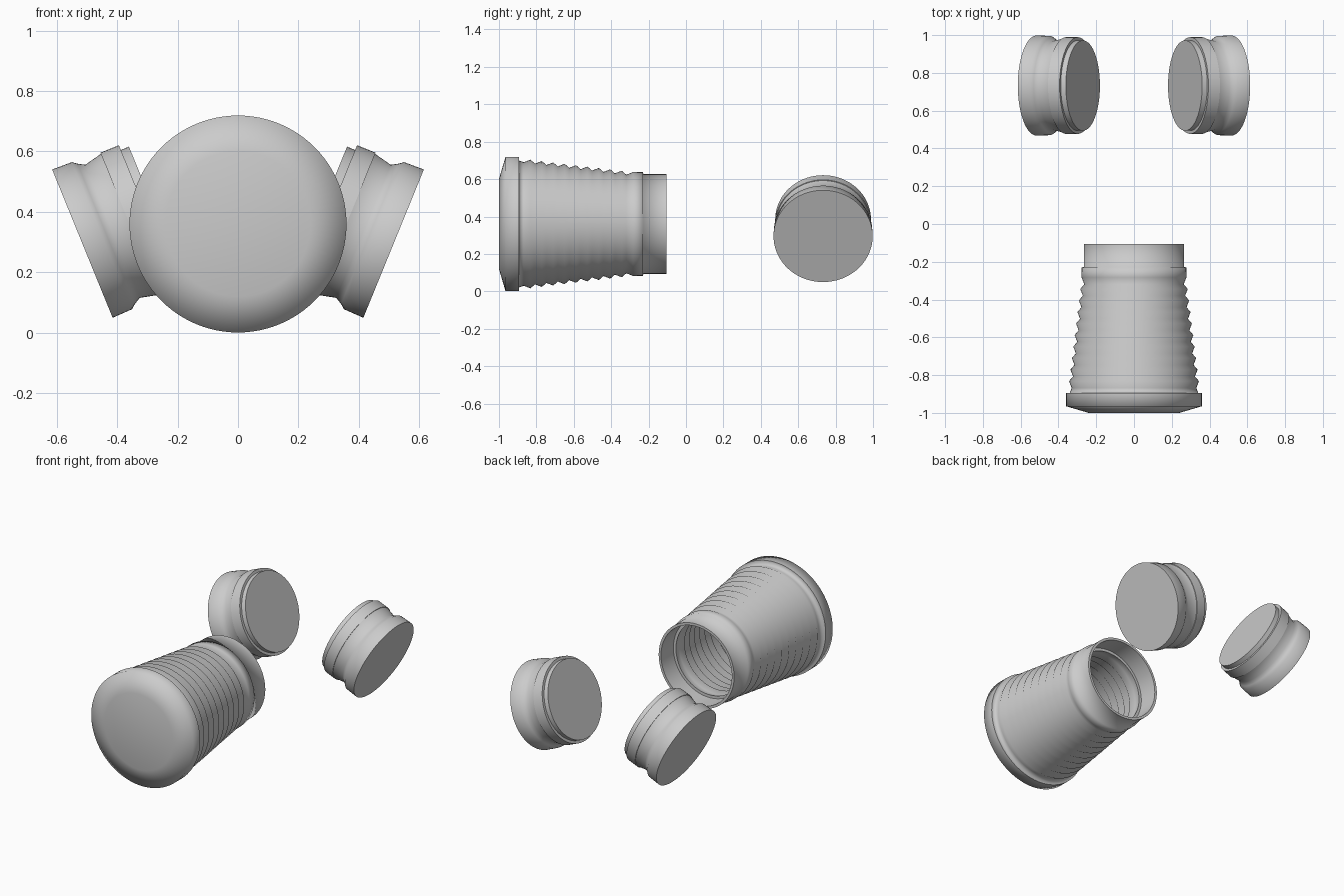
import bpy
import bmesh
from math import cos, sin, pi, radians
from mathutils import Matrix, Vector

cube = bpy.data.objects.get("Cube")
if cube:
    bpy.data.objects.remove(cube, do_unlink=True)

# Single grey material
grey = bpy.data.materials.new("light_grey")
grey.use_nodes = True
colour = (0.6, 0.6, 0.6, 1)
grey.diffuse_color = colour
grey.node_tree.nodes["Principled BSDF"].inputs["Base Color"].default_value = colour


def lathe(name, profile, centre, axis, segments=96, sharp_angle=80):
    """Turn (distance along axis, radius) points into a solid with flat ends."""
    bm = bmesh.new()
    rings = []
    for d, r in profile:
        rings.append([bm.verts.new((r * cos(2 * pi * i / segments),
                                    r * sin(2 * pi * i / segments), d))
                      for i in range(segments)])
    for a, b in zip(rings, rings[1:]):
        for i in range(segments):
            j = (i + 1) % segments
            bm.faces.new((a[i], a[j], b[j], b[i]))
    bm.faces.new(rings[0][::-1])
    bm.faces.new(rings[-1])
    bmesh.ops.recalc_face_normals(bm, faces=bm.faces)
    mesh = bpy.data.meshes.new(name)
    bm.to_mesh(mesh)
    bm.free()
    mesh.materials.append(grey)
    ob = bpy.data.objects.new(name, mesh)
    bpy.context.collection.objects.link(ob)
    turn = Vector(axis).to_track_quat('Z', 'Y').to_matrix().to_4x4()
    ob.matrix_world = Matrix.Translation(centre) @ turn
    bpy.ops.object.select_all(action='DESELECT')
    ob.select_set(True)
    bpy.context.view_layer.objects.active = ob
    bpy.ops.object.shade_smooth_by_angle(angle=radians(sharp_angle))
    return ob


# Tapered ribs: ten zigzag ridges shared by the outer and inner walls
ribs = 10
pitch = 0.061
ridges = []
for i in range(ribs):
    crest = 0.344 - 0.0074 * i
    ridges += [(0.132 + pitch * i, crest - 0.014), (0.168 + pitch * i, crest)]

# Jar: base, rounded foot, ribbed body, neck, then back down the inside
wall = 0.03
outside = [(0, 0.24), (0.035, 0.359), (0.106, 0.359), (0.106, 0.34)] + ridges
neck = [(0.77, 0.277), (0.772, 0.266), (0.895, 0.266), (0.895, 0.25),
        (0.77, 0.25), (0.77, 0.232)]
inside = [(d, r - wall) for d, r in reversed(ridges)] + [(0.04, 0.31)]
lathe("ribbed_jar", outside + neck + inside, (0, -1, 0.36), (0, 1, 0))

# Pair of tilted stoppers: wide outer disc, waist, flange and plug
stopper = [(0, 0.265), (0.07, 0.263), (0.085, 0.251), (0.108, 0.238),
           (0.169, 0.252), (0.169, 0.256), (0.235, 0.256), (0.235, 0.239),
           (0.264, 0.239)]
tilt = radians(22.2)
for side, sign in (("left", 1), ("right", -1)):
    lathe(side + "_stopper", stopper, (sign * 0.515, 0.733, 0.295),
          (-sign * cos(tilt), 0, sin(tilt)), sharp_angle=50)
